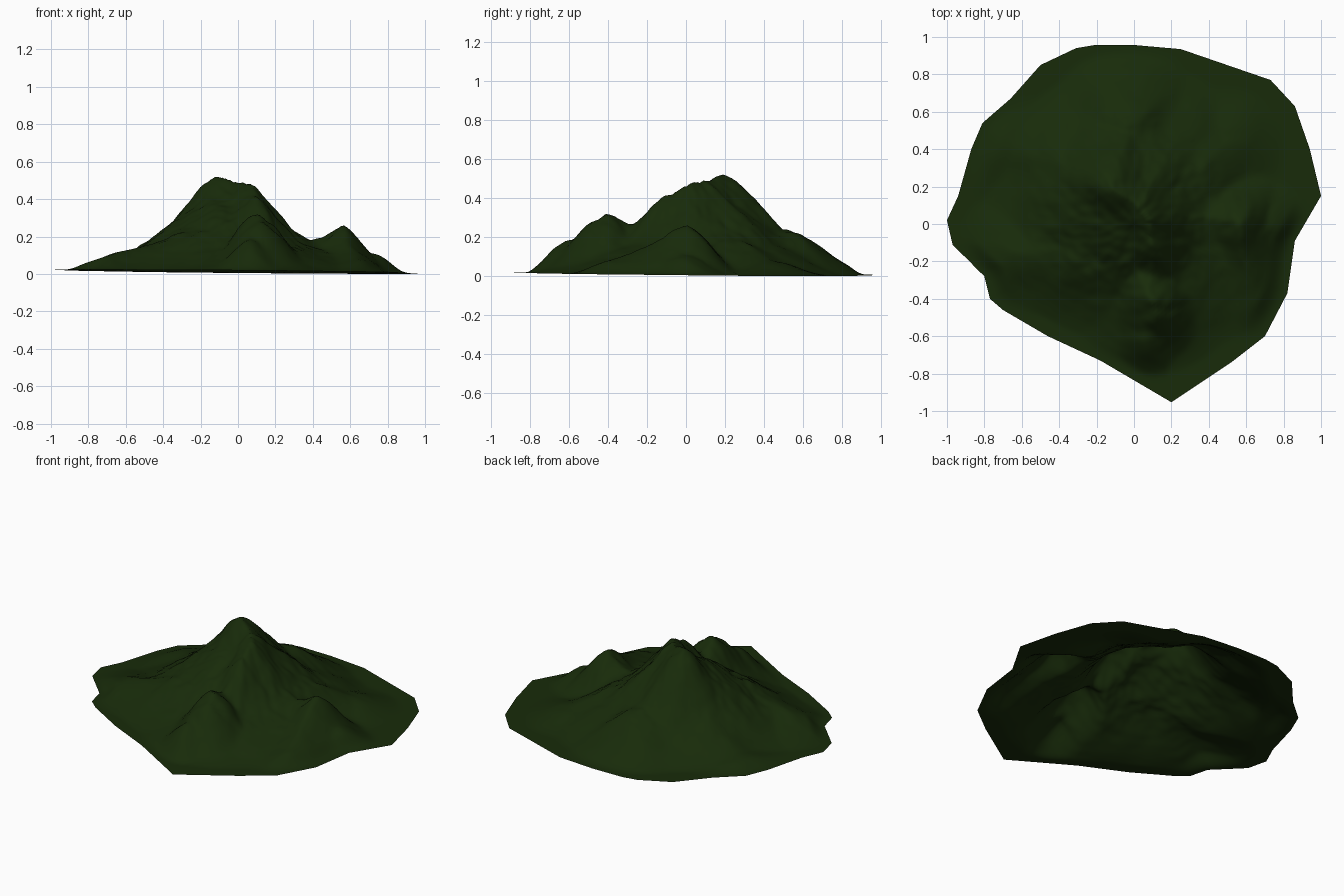
import bpy, bmesh, math
from mathutils import Vector, noise

if "Cube" in bpy.data.objects:
    bpy.data.objects.remove(bpy.data.objects["Cube"])

# Ground outline seen from above
OUTLINE = [(-1, .02), (-.94, .15), (-.87, .40), (-.81, .54), (-.66, .67), (-.5, .85),
           (-.31, .94), (-.21, .957), (0, .957), (.25, .935), (.73, .77), (.86, .63),
           (.94, .40), (1, .15), (.86, -.09), (.82, -.37), (.70, -.60),
           (.52, -.74), (.20, -.953), (-.18, -.73), (-.46, -.60), (-.70, -.46),
           (-.77, -.40), (-.80, -.28), (-.97, -.11)]

# Ridge lines: x, y, crest height, flank width
RIDGES = [
    # broad body of the mountain and its south-east apron
    [(-.05, .1, .41, .74)],
    [(.3, -.1, .15, .58), (.1, -.3, .18, .5)],
    # summit crest running to the south shoulder
    [(-.12, .2, .515, .45), (-.03, .14, .475, .42), (.08, .02, .465, .40),
     (.09, -.10, .41, .36), (.09, -.29, .235, .32)],
    # south hump with a lower knoll
    [(.08, -.34, .27, .28), (.10, -.40, .312, .30), (.12, -.47, .265, .29)],
    [(.07, -.52, .19, .25), (.07, -.60, .17, .21)],
    # north spur
    [(-.1, .26, .47, .46), (-.04, .5, .24, .44), (0, .62, .10, .34)],
    # east saddle and east peak
    [(.15, .05, .30, .3), (.38, .04, .165, .3), (.55, 0, .25, .30), (.72, .0, .11, .22)],
    [(.57, -.02, .22, .25), (.63, -.38, .07, .22)],
    # west ridges
    [(-.1, .0, .34, .38), (-.28, -.17, .19, .34), (-.62, -.14, .10, .32)],
    [(-.2, .25, .35, .38), (-.38, .32, .18, .34), (-.65, .4, .05, .3)],
    # north-east spurs
    [(.05, .15, .42, .40), (.24, .46, .14, .33)],
    [(.2, .15, .25, .36), (.5, .43, .08, .3)],
]


def flank(u):
    if u >= 1:
        return 0
    return .5 * (1 - u) + .5 * math.cos(math.pi * u / 2) ** 2


def ridge_height(ridge, p):
    best = 0
    for a, b in zip(ridge, ridge[1:] or ridge):
        pa, d = Vector(a[:2]), Vector(b[:2]) - Vector(a[:2])
        t = min(1, max(0, (p - pa).dot(d) / max(d.length_squared, 1e-9)))
        h, w = a[2] + t * (b[2] - a[2]), a[3] + t * (b[3] - a[3])
        best = max(best, h * flank((p - pa - d * t).length / w))
    return best


def smooth_max(a, b, k=.04):
    m = max(0, k - abs(a - b)) / k
    return max(a, b) + m * m * k / 4 * min(1, min(a, b) / .1)


def height(x, y, edge):
    # warp the position so that ridges meander
    q = Vector((x * 5, y * 5, 1.7))
    p = Vector((x + .02 * noise.noise(q), y + .02 * noise.noise(q + Vector((9, 4, 2)))))
    h = 0
    for r in RIDGES:
        h = smooth_max(h, ridge_height(r, p))
    # erosion detail, fading out on the low ground
    n = noise.noise(Vector((x * 9, y * 9, .3))) + .6 * noise.noise(Vector((x * 22, y * 22, 3)))
    h += .016 * n * min(1, h / .2)
    e = min(1, edge / .14)
    return max(0, .013 - .009 * x - .0082 * y) + h * e * e * (3 - 2 * e)


# Split the outline into short steps
rim = []
for a, b in zip(OUTLINE, OUTLINE[1:] + OUTLINE[:1]):
    a, b = Vector(a), Vector(b)
    n = max(1, round((b - a).length / .04))
    rim += [a.lerp(b, i / n) for i in range(n)]

# Open terrain sheet built as rings from the middle to the rim
RINGS = 52
bm = bmesh.new()
centre = bm.verts.new((0, 0, height(0, 0, 1)))
rings = []
for k in range(1, RINGS + 1):
    t = k / RINGS
    rings.append([bm.verts.new((p.x * t, p.y * t, height(p.x * t, p.y * t, 1 - t))) for p in rim])
N = len(rim)
for i in range(N):
    j = (i + 1) % N
    bm.faces.new((centre, rings[0][j], rings[0][i]))
    for r0, r1 in zip(rings, rings[1:]):
        bm.faces.new((r0[i], r0[j], r1[j], r1[i]))
for f in bm.faces:
    f.normal_update()
    if f.normal.z < 0:
        f.normal_flip()
    f.smooth = True
me = bpy.data.meshes.new("mountain")
bm.to_mesh(me)
bm.free()
mountain = bpy.data.objects.new("mountain", me)
bpy.context.collection.objects.link(mountain)

# Dark green ground cover
mat = bpy.data.materials.new("forest_green")
mat.diffuse_color = (.009, .024, .003, 1)
mat.use_nodes = True
mat.node_tree.nodes["Principled BSDF"].inputs["Base Color"].default_value = mat.diffuse_color
me.materials.append(mat)
